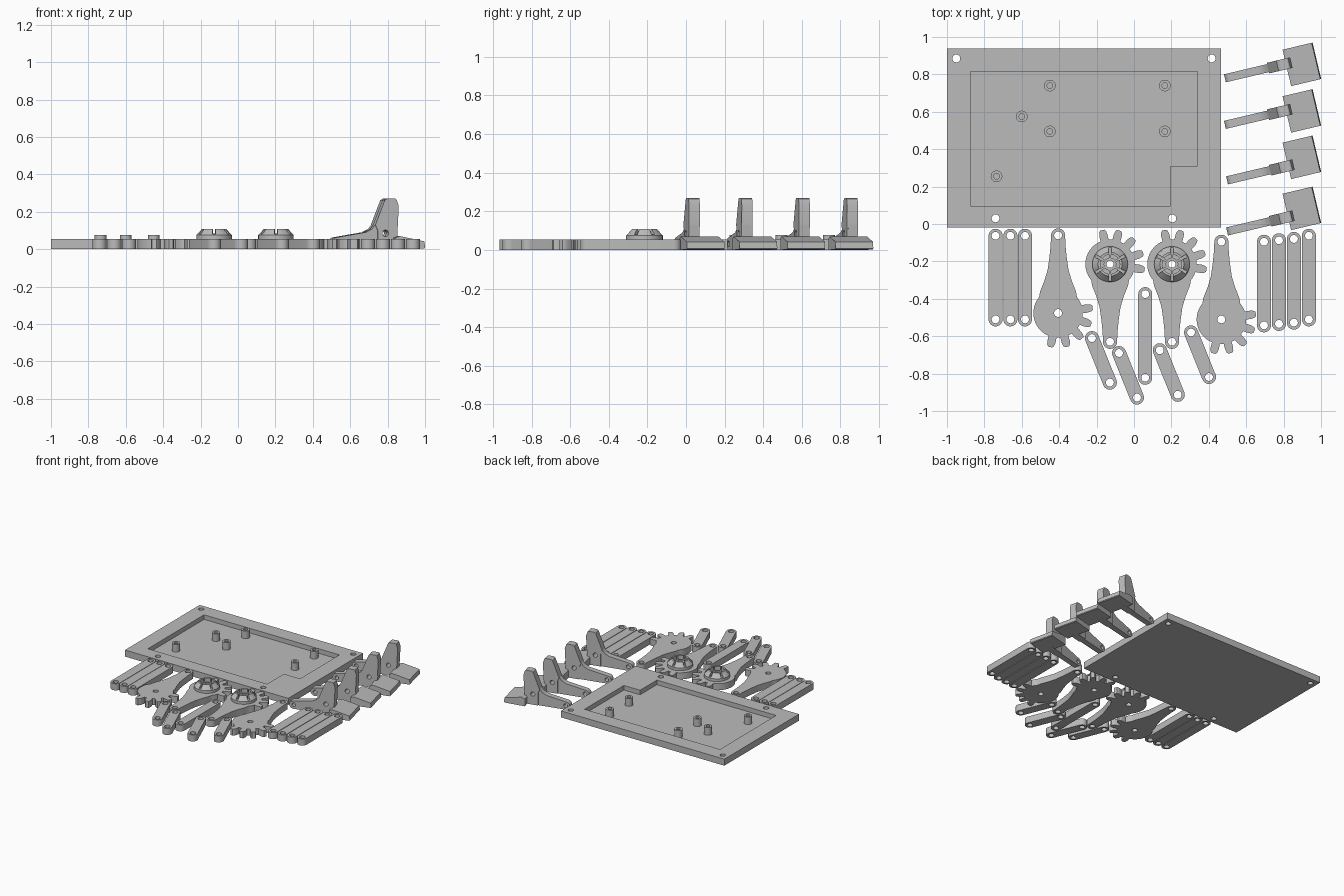
import bpy
import bmesh
from math import sin, cos, pi, radians, atan2, hypot
from mathutils import Matrix, Vector

cube = bpy.data.objects.get("Cube")
if cube:
    bpy.data.objects.remove(cube)

grey = bpy.data.materials.new("plain grey")
grey.use_nodes = True
colour = (0.5, 0.5, 0.5, 1)
grey.diffuse_color = colour
grey.node_tree.nodes["Principled BSDF"].inputs["Base Color"].default_value = colour

TOP = 0.053      # thickness of all flat parts
HOLE = 0.021


def add_mesh(name, bm, matrix=Matrix()):
    bmesh.ops.remove_doubles(bm, verts=bm.verts, dist=1e-5)
    bmesh.ops.recalc_face_normals(bm, faces=bm.faces)
    mesh = bpy.data.meshes.new(name)
    bm.to_mesh(mesh)
    bm.free()
    mesh.materials.clear()
    mesh.materials.append(grey)
    mesh.shade_smooth()
    mesh.set_sharp_from_angle(angle=radians(28))
    obj = bpy.data.objects.new(name, mesh)
    obj.matrix_world = matrix
    bpy.context.collection.objects.link(obj)
    return obj


def arc(cx, cy, r, start=0, end=360, n=24):
    full = end - start == 360
    steps = n if full else n + 1
    angles = [radians(start + (end - start) * i / n) for i in range(steps)]
    return [(cx + r * cos(a), cy + r * sin(a)) for a in angles]


def prism(name, loops, z0, z1, matrix=Matrix()):
    """Extrude an outline; any further loops become holes."""
    curve = bpy.data.curves.new(name, "CURVE")
    curve.dimensions = "2D"
    curve.fill_mode = "BOTH"
    curve.extrude = (z1 - z0) / 2
    for loop in loops:
        spline = curve.splines.new("POLY")
        spline.points.add(len(loop) - 1)
        for point, (x, y) in zip(spline.points, loop):
            point.co = (x, y, 0, 1)
        spline.use_cyclic_u = True
    helper = bpy.data.objects.new(name + " helper", curve)
    bpy.context.collection.objects.link(helper)
    graph = bpy.context.evaluated_depsgraph_get()
    mesh = bpy.data.meshes.new_from_object(helper.evaluated_get(graph))
    bm = bmesh.new()
    bm.from_mesh(mesh)
    bpy.data.objects.remove(helper)
    bpy.data.meshes.remove(mesh)
    bmesh.ops.translate(bm, verts=bm.verts, vec=(0, 0, (z0 + z1) / 2))
    return add_mesh(name, bm, matrix)


def lathe(name, profile, matrix, start=0, sweep=360, n=36):
    """Turn a closed (radius, height) profile about z."""
    bm = bmesh.new()
    rings = []
    for i in range(n + 1):
        a = radians(start + sweep * i / n)
        rings.append([bm.verts.new((r * cos(a), r * sin(a), z)) for r, z in profile])
    for a, b in zip(rings, rings[1:]):
        for k in range(len(profile)):
            bm.faces.new((a[k - 1], a[k], b[k], b[k - 1]))
    if sweep < 360:
        bm.faces.new(rings[0])
        bm.faces.new(rings[-1])
    return add_mesh(name, bm, matrix)


# Base plate: solid floor under a frame with a notched pocket
FLOOR = 0.016
plate = [(-1, -0.02), (0.465, -0.02), (0.465, 0.937), (-1, 0.937)]
pocket = [(-0.875, 0.095), (0.195, 0.095), (0.195, 0.31),
          (0.34, 0.31), (0.34, 0.815), (-0.875, 0.815)]
screw_holes = [arc(x, y, HOLE) for x, y in
               ((-0.95, 0.885), (0.415, 0.885), (-0.74, 0.03), (0.205, 0.03))]
prism("plate_floor", [plate] + screw_holes, 0, FLOOR)
prism("plate_frame", [plate, pocket] + screw_holes, FLOOR, TOP)

# Mounting posts in the pocket
for x, y in ((-0.45, 0.74), (0.165, 0.74), (-0.6, 0.575),
             (-0.45, 0.495), (0.165, 0.495), (-0.735, 0.255)):
    prism("mounting_post", [arc(x, y, 0.031), arc(x, y, 0.015)], FLOOR, 0.077)


# Link bars with a hole at each end
def link_bar(ax, ay, bx, by):
    length = hypot(bx - ax, by - ay)
    matrix = Matrix.Translation((ax, ay, 0)) @ Matrix.Rotation(atan2(by - ay, bx - ax), 4, "Z")
    r = 0.0375
    outline = arc(length, 0, r, -90, 90, 14) + arc(0, 0, r, 90, 270, 14)
    prism("link_bar", [outline, arc(0, 0, HOLE), arc(length, 0, HOLE)], 0, TOP, matrix)


LONG = 0.447
for x, y in ((-0.74, -0.063), (-0.661, -0.063), (-0.583, -0.063), (0.06, -0.375),
             (0.695, -0.095), (0.775, -0.087), (0.855, -0.08), (0.935, -0.063)):
    link_bar(x, y, x, y - LONG)
for x, y in ((-0.225, -0.61), (-0.08, -0.69), (0.138, -0.675), (0.305, -0.58)):
    link_bar(x, y, x + 0.096, y - 0.238)

# Gear arms: part-toothed disc flowing into a narrow lever
REACH = 0.415
DISC = 0.132
neck = [(0.04, -0.36), (0.046, -0.3), (0.056, -0.23), (0.074, -0.17), (0.096, -0.115)]


def gear_outline():
    pts = arc(0, -REACH, 0.0375, 180, 360, 16) + neck
    pts += arc(0, 0, DISC, -40, -24, 3)
    for k in range(5):
        mid = -9 + 28 * k
        for r, off in ((DISC, -9.5), (0.16, -8), (0.178, -6), (0.187, -3.5),
                       (0.187, 3.5), (0.178, 6), (0.16, 8), (DISC, 9.5)):
            a = radians(mid + off)
            pts.append((r * cos(a), r * sin(a)))
    pts += arc(0, 0, DISC, 118, 220, 16)
    return pts + [(-x, y) for x, y in reversed(neck)]


def gear_arm(x, y, flip):
    loops = [gear_outline(), arc(0, 0, HOLE), arc(0, -REACH, HOLE)]
    if flip:
        loops = [[(px, -py) for px, py in loop] for loop in loops]
    prism("gear_arm", loops, 0, TOP, Matrix.Translation((x, y, 0)))


# Slotted hub with a hollow, a centre collar and six ribs
def gear_hub(x, y):
    place = Matrix.Translation((x, y, 0))
    slot = 0.08
    lathe("hub_base", [(0.095, TOP), (0.095, 0.075), (0.09, slot), (0.052, slot),
                       (0.052, 0.064), (0.034, 0.064), (0.034, 0.085),
                       (0.019, 0.085), (0.019, TOP)], place)
    for k in range(6):
        angle = 30 + 60 * k
        lathe("hub_wall", [(0.09, slot), (0.064, 0.109), (0.052, 0.109), (0.052, slot)],
              place, angle + 6, 48, 8)
        spin = place @ Matrix.Rotation(radians(angle), 4, "Z")
        w = 0.006
        prism("hub_rib", [[(0.032, -w), (0.054, -w), (0.054, w), (0.032, w)]],
              0.06, slot, spin)


for x, y, flip in ((-0.406, -0.476, True), (-0.128, -0.215, False),
                   (0.203, -0.215, False), (0.467, -0.51, True)):
    gear_arm(x, y, flip)
    if not flip:
        gear_hub(x, y)

# Fingers: low lever, tall upright and a sloped pad, all side profiles
lever = arc(-0.383, 0.032, 0.032, 90, 270, 12) + [
    (-0.06, 0), (-0.055, 0.13), (-0.178, 0.13), (-0.195, 0.108), (-0.23, 0.09)]
upright = [(-0.165, 0), (-0.06, 0), (-0.058, 0.07), (-0.05, 0.23), (-0.062, 0.265),
           (-0.07, 0.27), (-0.112, 0.27), (-0.126, 0.262), (-0.178, 0.13), (-0.165, 0.1)]
pad = [(-0.08, 0), (0.08, 0.003), (0.085, 0.008), (0.08, 0.042), (-0.055, 0.07), (-0.08, 0.06)]
pivot = arc(-0.123, 0.085, 0.017)
tip_hole = arc(-0.38, 0.032, 0.015)


def finger(y, side):
    base = Matrix.Translation((0.895, y, 0)) @ Matrix.Rotation(radians(13.3), 4, "Z")
    stand = base @ Matrix.Rotation(pi / 2, 4, "X")
    offset = stand @ Matrix.Translation((0, 0, -side))
    prism("finger_lever", [lever, pivot, tip_hole], -0.022, 0.022, offset)
    prism("finger_upright", [upright, pivot], -0.029, 0.029, offset)
    prism("finger_pad", [pad], -0.1, 0.1, stand)


for y, side in ((0.853, 0.022), (0.604, 0.022), (0.356, -0.028), (0.083, -0.028)):
    finger(y, side)
